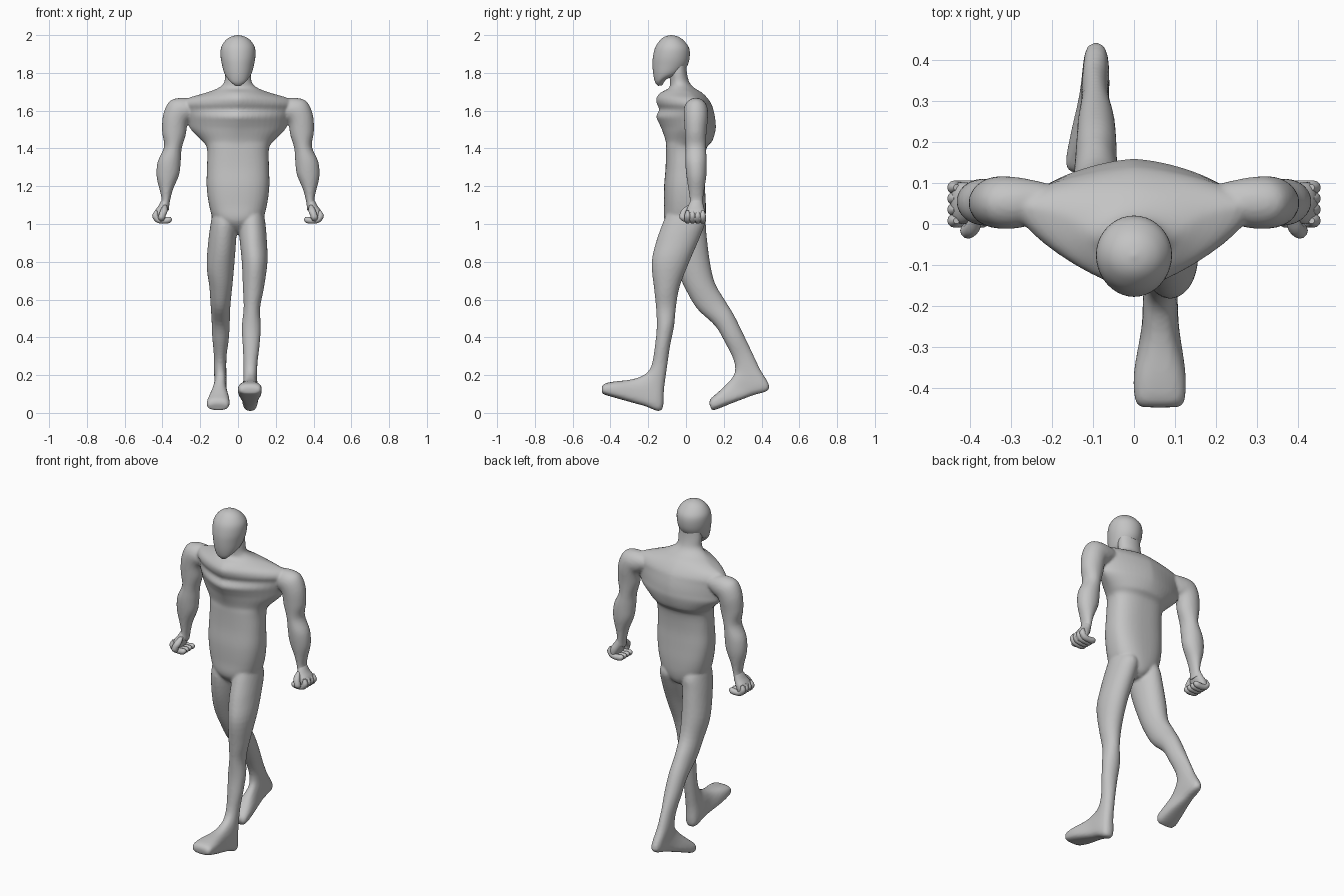
import bpy, bmesh, math
from mathutils import Vector

SKIN = bpy.data.materials.new("light_grey")
SKIN.diffuse_color = (0.55, 0.55, 0.55, 1)


def ring(c, side, front, back, p=2.0):
    """Cross-section: centre, side half-vector, front and back vectors, squareness."""
    return [*c, *side, *front, *back, p]


def level(z, hw, yf, yb, mid=0.0, p=2.0):
    """Horizontal symmetric section."""
    return ring((0, mid, z), (hw, 0, 0), (0, yf - mid, 0), (0, yb - mid, 0), p)


def tilted(fy, fz, by, bz, x0, x1, p=2.0):
    """Section through a front point and a back point of the side profile."""
    c = Vector(((x0 + x1) / 2, (fy + by) / 2, (fz + bz) / 2))
    f = Vector((0, (fy - by) / 2, (fz - bz) / 2))
    return ring(c, ((x1 - x0) / 2, 0, 0), f, -f, p)


def limb(ix, iz, ox, oz, yf, yb, p=2.0):
    """Section through an inner and an outer point of the front profile."""
    c = ((ix + ox) / 2, (yf + yb) / 2, (iz + oz) / 2)
    h = (yb - yf) / 2
    return ring(c, ((ox - ix) / 2, 0, (oz - iz) / 2), (0, -h, 0), (0, h, 0), p)


def blend(a, b, c, d, t):
    return [0.5 * (2 * q + (r - o) * t + (2 * o - 5 * q + 4 * r - s) * t * t
                   + (3 * q - o - 3 * r + s) * t ** 3) for o, q, r, s in zip(a, b, c, d)]


def loft(bm, rings, n=32, steps=4, flip=1):
    """Smooth skin through the sections, closed at both ends."""
    full = []
    for i in range(len(rings) - 1):
        a, d = rings[max(i - 1, 0)], rings[min(i + 2, len(rings) - 1)]
        full += [blend(a, rings[i], rings[i + 1], d, k / steps) for k in range(steps)]
    full.append(rings[-1])
    loops = []
    for r in full:
        c, s, f, b = (Vector(r[i:i + 3]) for i in (0, 3, 6, 9))
        loop = []
        for k in range(n):
            t = 2 * math.pi * k / n
            u, v = math.cos(t), math.sin(t)
            e = 2 / r[12]
            co = c + s * math.copysign(abs(u) ** e, u) + (f if v > 0 else b) * abs(v) ** e
            loop.append(bm.verts.new((co.x * flip, co.y, co.z)))
        loops.append(loop)
    faces = [bm.faces.new(loops[0]), bm.faces.new(loops[-1])]
    for lo, hi in zip(loops, loops[1:]):
        for k in range(n):
            j = (k + 1) % n
            faces.append(bm.faces.new((lo[k], lo[j], hi[j], hi[k])))
    bmesh.ops.recalc_face_normals(bm, faces=faces)


def finish(bm, name, angle=60):
    me = bpy.data.meshes.new(name)
    bm.to_mesh(me)
    bm.free()
    ob = bpy.data.objects.new(name, me)
    bpy.context.collection.objects.link(ob)
    me.materials.append(SKIN)
    bpy.ops.object.select_all(action='DESELECT')
    ob.select_set(True)
    bpy.context.view_layer.objects.active = ob
    bpy.ops.object.shade_smooth_by_angle(angle=math.radians(angle))
    return ob


body = bmesh.new()
# torso and neck
loft(body, [
    level(.945, .02, -.03, .05), level(.97, .075, -.075, .085),
    level(1.02, .128, -.114, .102, 0, 2.3), level(1.1, .153, -.116, .105, 0, 2.5),
    level(1.2, .166, -.116, .10, 0, 2.5), level(1.3, .164, -.108, .097, 0, 2.5),
    level(1.4, .164, -.106, .108, .01, 2.4), level(1.44, .19, -.108, .14, .03, 2.0),
    level(1.5, .25, -.128, .157, .05, 1.6), level(1.535, .264, -.144, .157, .05, 1.5),
    level(1.57, .275, -.158, .153, .05, 1.45), level(1.605, .29, -.142, .145, .05, 1.4),
    level(1.635, .30, -.154, .135, .05, 1.4), level(1.665, .27, -.158, .115, .045, 1.4),
    level(1.695, .17, -.135, .085, .02, 1.6), level(1.72, .105, -.09, .045, -.02, 1.9),
    level(1.75, .073, -.085, .018, -.035), level(1.8, .07, -.09, .005, -.04),
    level(1.86, .065, -.10, 0, -.04)], 48)
# forward leg and foot
loft(body, [
    tilted(-.10, 1.06, .08, 1.06, .01, .135), tilted(-.125, 1.0, .10, 1.01, .005, .145),
    tilted(-.16, .9, .08, .945, .008, .152), tilted(-.182, .79, .022, .81, .02, .156),
    tilted(-.168, .65, -.033, .67, .026, .137), tilted(-.158, .55, -.053, .56, .03, .117),
    tilted(-.155, .45, -.063, .46, .02, .121), tilted(-.165, .35, -.083, .36, .025, .114),
    tilted(-.18, .26, -.098, .26, .029, .103), tilted(-.205, .215, -.116, .13, .028, .102, 2.2),
    tilted(-.245, .19, -.13, .013, .022, .106, 2.8), tilted(-.30, .175, -.22, .037, .018, .11, 2.8),
    tilted(-.38, .166, -.34, .07, 0, .125, 2.8), tilted(-.43, .155, -.42, .093, .002, .124, 2.8),
    tilted(-.447, .135, -.444, .103, .015, .112, 2.5)])
# trailing leg and foot
loft(body, [
    tilted(-.09, 1.06, .08, 1.06, -.135, -.01), tilted(-.105, .99, .103, 1.01, -.145, -.005),
    tilted(-.085, .87, .108, .95, -.157, -.01), tilted(-.045, .75, .125, .81, -.166, -.02),
    tilted(0, .65, .152, .69, -.152, -.03), tilted(.06, .55, .207, .595, -.145, -.04),
    tilted(.155, .46, .253, .52, -.14, -.043), tilted(.208, .37, .30, .425, -.136, -.048),
    tilted(.248, .29, .348, .325, -.128, -.06), tilted(.26, .235, .39, .235, -.128, -.062, 2.2),
    tilted(.25, .195, .442, .13, -.125, -.06, 2.8), tilted(.215, .152, .35, .092, -.135, -.06, 2.8),
    tilted(.165, .105, .25, .054, -.155, -.048, 2.8), tilted(.13, .074, .17, .022, -.166, -.045, 2.8),
    tilted(.122, .05, .138, .013, -.155, -.055, 2.5)])
# arms from shoulder to wrist
ARM = [
    limb(.20, 1.58, .23, 1.66, .01, .10), limb(.245, 1.55, .30, 1.668, -.008, .112),
    limb(.262, 1.54, .362, 1.65, -.012, .116), limb(.27, 1.52, .396, 1.58, -.01, .115),
    limb(.277, 1.47, .402, 1.49, -.006, .108), limb(.298, 1.40, .391, 1.41, -.002, .106),
    limb(.303, 1.33, .425, 1.33, -.004, .11), limb(.312, 1.26, .431, 1.25, .002, .108),
    limb(.345, 1.18, .412, 1.17, .014, .096), limb(.362, 1.11, .405, 1.125, .02, .09),
    limb(.365, 1.07, .42, 1.09, .012, .092)]
for s in (1, -1):
    loft(body, ARM, flip=s)
ob = finish(body, "body")
# fuse the limbs into one skin
mod = ob.modifiers.new("fuse", 'REMESH')
mod.mode = 'VOXEL'
mod.voxel_size = 0.008
mod.use_smooth_shade = True
mod = ob.modifiers.new("soften", 'SMOOTH')
mod.factor = 0.5
mod.iterations = 3

# head
head = bmesh.new()
loft(head, [
    tilted(-.148, 1.731, -.125, 1.735, -.016, .016), tilted(-.163, 1.75, -.10, 1.768, -.045, .045),
    tilted(-.173, 1.79, -.03, 1.795, -.07, .07), tilted(-.177, 1.84, .008, 1.84, -.084, .084),
    tilted(-.175, 1.885, .02, 1.89, -.092, .092), tilted(-.163, 1.935, .015, 1.935, -.089, .089),
    tilted(-.138, 1.972, -.013, 1.972, -.066, .066), tilted(-.112, 1.992, -.042, 1.992, -.036, .036),
    tilted(-.08, 2.0, -.074, 2.0, -.003, .003)], 40)
finish(head, "head")


def digit(bm, path, r, flip):
    """Rounded finger whose sections run across the x-z plane."""
    rings = []
    for i, (x, y, z) in enumerate(path):
        a, b = path[max(i - 1, 0)], path[min(i + 1, len(path) - 1)]
        d = Vector((b[0] - a[0], 0, b[2] - a[2])).normalized()
        k = r * (0.45 if i in (0, len(path) - 1) else 1)
        rings.append(ring((x, y, z), (-d.z * k, 0, d.x * k), (0, -k, 0), (0, k, 0)))
    loft(bm, rings, 12, 3, flip)


# clenched hands: palm, four curled fingers, thumb
for s, name in ((1, "left_hand"), (-1, "right_hand")):
    hand = bmesh.new()
    loft(hand, [limb(.365, 1.11, .405, 1.125, .022, .088), limb(.37, 1.08, .422, 1.095, .008, .095),
                limb(.385, 1.05, .442, 1.065, .0, .102, 2.4), limb(.40, 1.02, .447, 1.03, .004, .10, 2.4),
                limb(.41, 1.01, .435, 1.015, .015, .09)], 24, 4, s)
    for i in range(4):
        y = .008 + i * .027
        digit(hand, [(.432, y, 1.07), (.438, y, 1.045), (.425, y, 1.024), (.395, y, 1.018),
                     (.365, y, 1.022), (.352, y, 1.03)], .0165, s)
    digit(hand, [(.385, .02, 1.10), (.39, -.004, 1.075), (.40, -.016, 1.05),
                 (.405, -.016, 1.03), (.403, -.01, 1.015)], .018, s)
    finish(hand, name)
